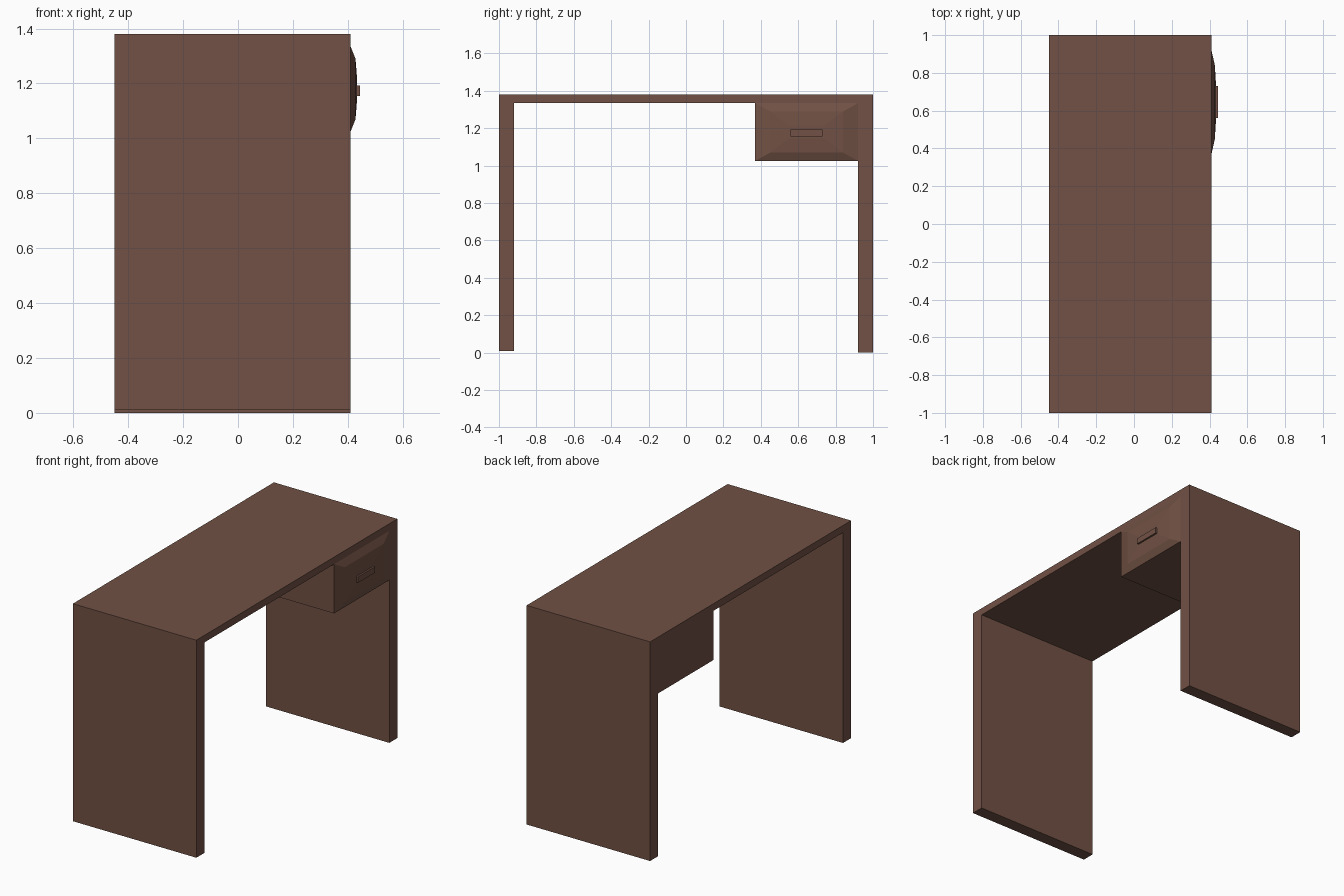
import bpy, bmesh

cube = bpy.data.objects.get("Cube")
if cube:
    bpy.data.objects.remove(cube, do_unlink=True)

# Single wood colour
wood = bpy.data.materials.new("brown wood")
wood.use_nodes = True
color = (0.165, 0.082, 0.058, 1)
wood.diffuse_color = color
shader = wood.node_tree.nodes["Principled BSDF"]
shader.inputs["Base Color"].default_value = color
shader.inputs["Roughness"].default_value = 0.8

BACK, FRONT = -0.45, 0.41      # panel depth along x
TOP, UNDER = 1.38, 1.335       # desktop thickness
INNER = 0.92                   # inner face of both legs


def finish(name, bm):
    bmesh.ops.recalc_face_normals(bm, faces=bm.faces)
    mesh = bpy.data.meshes.new(name)
    bm.to_mesh(mesh)
    bm.free()
    mesh.materials.append(wood)
    obj = bpy.data.objects.new(name, mesh)
    bpy.context.collection.objects.link(obj)
    return obj


def box(name, low, high):
    bm = bmesh.new()
    bmesh.ops.create_cube(bm, size=1)
    for v in bm.verts:
        v.co = [h if c > 0 else l for c, l, h in zip(v.co, low, high)]
    return finish(name, bm)


# Slab legs and desktop as one continuous arch extruded through the depth
outline = [(-1, 0.01), (-1, TOP), (1, TOP), (1, 0),
           (INNER, 0), (INNER, UNDER), (-INNER, UNDER), (-INNER, 0.01)]
bm = bmesh.new()
face = bm.faces.new([bm.verts.new((BACK, y, z)) for y, z in outline])
extruded = bmesh.ops.extrude_face_region(bm, geom=[face])["geom"]
for v in extruded:
    if isinstance(v, bmesh.types.BMVert):
        v.co.x = FRONT
# keep the back cap so the arch is closed on both sides
if not face.is_valid or face not in bm.faces[:]:
    bm.faces.new([v for v in bm.verts if v.co.x < 0])
finish("desk_frame", bm)

# Drawer case with a raised front made of stepped, sloping rings
y0, y1, z0, z1 = 0.37, INNER, 1.025, UNDER
rings = [(BACK, 0, 0), (FRONT, 0, 0), (0.428, 0.08, 0.045), (0.434, 0.18, 0.12)]
bm = bmesh.new()
loops = []
for x, dy, dz in rings:
    corners = [(y0 + dy, z0 + dz), (y1 - dy, z0 + dz),
               (y1 - dy, z1 - dz), (y0 + dy, z1 - dz)]
    loops.append([bm.verts.new((x, y, z)) for y, z in corners])
for a, b in zip(loops, loops[1:]):
    for i in range(4):
        j = (i + 1) % 4
        bm.faces.new((a[i], a[j], b[j], b[i]))
bm.faces.new(loops[0])
bm.faces.new(loops[-1])
finish("drawer", bm)

# Drawer pull
box("drawer_handle", (0.425, 0.56, 1.155), (0.445, 0.73, 1.192))
